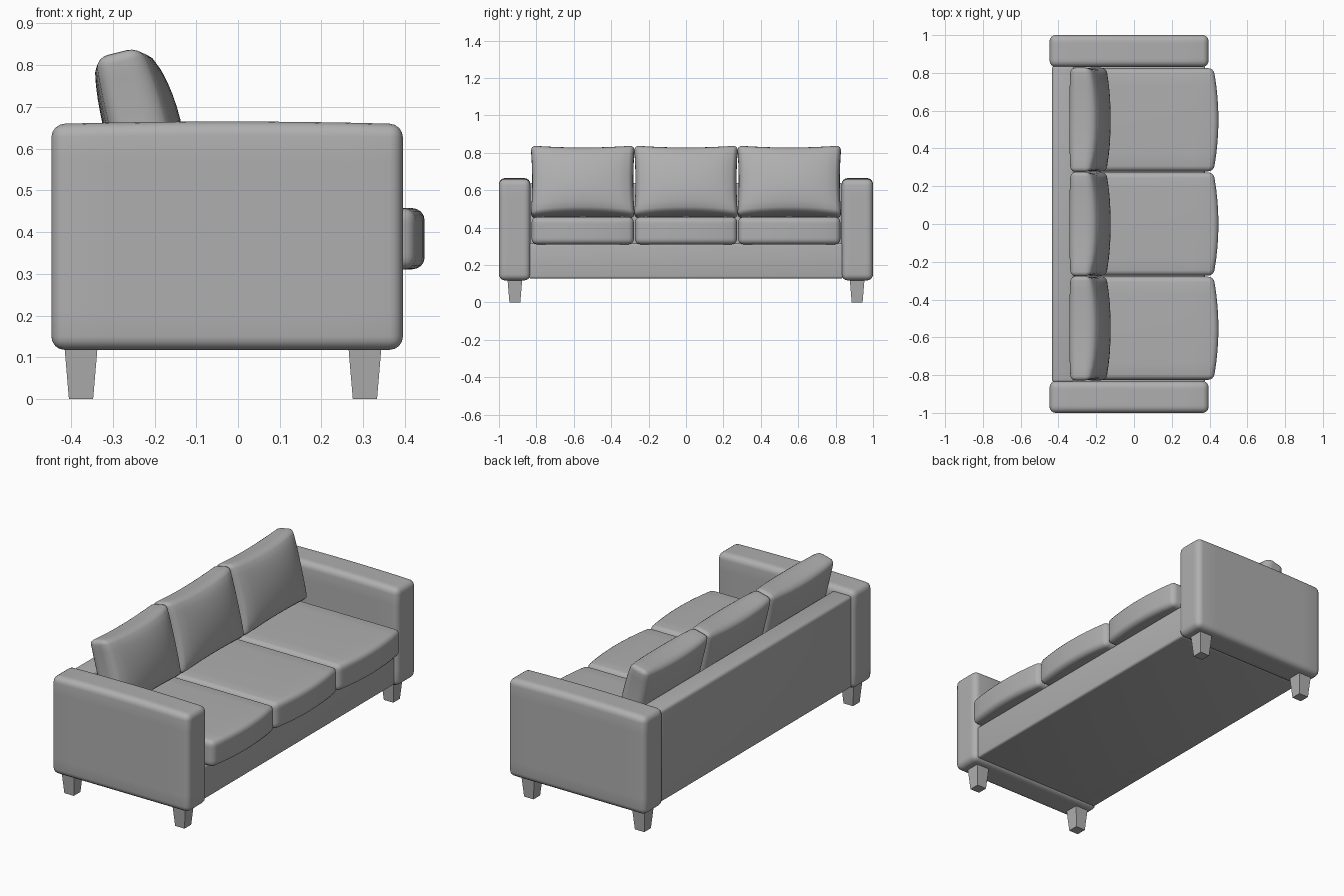
import bpy, bmesh, math
from mathutils import Vector, Matrix

if "Cube" in bpy.data.objects:
    bpy.data.objects.remove(bpy.data.objects["Cube"])

fabric = bpy.data.materials.new("grey_fabric")
fabric.diffuse_color = (0.43, 0.43, 0.43, 1)
fabric.use_nodes = True
fabric.node_tree.nodes["Principled BSDF"].inputs["Base Color"].default_value = fabric.diffuse_color


def finish(name, bm, smooth=True):
    bmesh.ops.recalc_face_normals(bm, faces=bm.faces)
    mesh = bpy.data.meshes.new(name)
    bm.to_mesh(mesh)
    bm.free()
    mesh.materials.append(fabric)
    obj = bpy.data.objects.new(name, mesh)
    bpy.context.collection.objects.link(obj)
    if smooth:
        bpy.ops.object.select_all(action='DESELECT')
        obj.select_set(True)
        bpy.context.view_layer.objects.active = obj
        bpy.ops.object.shade_smooth_by_angle(angle=math.radians(50))
    return obj


def soft_box(name, lo, hi, radius, shape=None, cuts=8, matrix=None):
    """Rounded box; shape(p, u) moves points, u runs -1..1 on each axis."""
    lo, hi = Vector(lo), Vector(hi)
    size, mid = hi - lo, (lo + hi) / 2
    bm = bmesh.new()
    bmesh.ops.create_cube(bm, size=1)
    for v in bm.verts:
        v.co = Vector(a * b for a, b in zip(v.co, size)) + mid
    bmesh.ops.bevel(bm, geom=bm.edges[:], offset=radius, segments=4,
                    profile=0.5, affect='EDGES')
    if shape:
        for axis in range(3):
            normal = Vector((axis == 0, axis == 1, axis == 2))
            start, span = lo[axis] + radius, size[axis] - 2 * radius
            for i in range(1, cuts):
                point = mid.copy()
                point[axis] = start + span * i / cuts
                bmesh.ops.bisect_plane(bm, geom=bm.verts[:] + bm.edges[:] + bm.faces[:],
                                       plane_co=point, plane_no=normal)
        for v in bm.verts:
            u = [2 * (v.co[i] - mid[i]) / size[i] for i in range(3)]
            v.co = shape(v.co.copy(), u)
    if matrix:
        bm.transform(matrix)
    return finish(name, bm)


def dome(t):
    return max(0.0, 1 - t * t)


def arm_shape(p, u):
    p.z += 0.006 * dome(u[0]) * max(0, u[2])
    return p


def seat_shape(p, u):
    # front edge bows out, top is slightly crowned
    if u[0] > 0:
        p.x += 0.026 * dome(u[1]) * u[0]
    p.z += 0.004 * dome(u[1]) * dome(u[0]) * max(0, u[2])
    return p


def pillow_shape(p, u):
    # fuller front than back, pinched corners with concave edges
    puff = math.sqrt(dome(u[1]) * dome(u[2]))
    p.x += puff * u[0] * (0.058 if u[0] > 0 else 0.026)
    p.y -= 0.008 * u[1] * dome(u[2])
    p.z -= 0.012 * u[2] * dome(u[1])
    return p


# frame: base and back panel
soft_box("base", (-0.43, -0.84, 0.128), (0.375, 0.84, 0.315), 0.012)
soft_box("back_panel", (-0.434, -0.84, 0.128), (-0.315, 0.84, 0.64), 0.018)

# arms
for side, label in ((-1, "left"), (1, "right")):
    y0, y1 = sorted((side * 0.832, side * 1.0))
    soft_box(label + "_arm", (-0.447, y0, 0.118), (0.395, y1, 0.659), 0.032, arm_shape)

# seat and back cushions
for i in range(3):
    y = (i - 1) * 0.552
    soft_box(f"seat_cushion_{i + 1}", (-0.32, y - 0.273, 0.311),
             (0.421, y + 0.273, 0.457), 0.028, seat_shape)
    lean = Matrix.Translation((-0.243, y, 0.644)) @ Matrix.Rotation(math.radians(-14), 4, 'Y')
    soft_box(f"back_cushion_{i + 1}", (-0.050, -0.278, -0.194),
             (0.050, 0.278, 0.194), 0.026, pillow_shape, 10, lean)

# tapered legs
for x, depth in ((-0.376, "back"), (0.304, "front")):
    for y, label in ((-0.915, "left"), (0.915, "right")):
        bm = bmesh.new()
        bmesh.ops.create_cube(bm, size=1)
        for v in bm.verts:
            top = v.co.z > 0
            w = 0.08 if top else 0.058
            v.co = (x + v.co.x * w, y + v.co.y * w, 0.13 if top else 0)
        finish(f"{depth}_{label}_leg", bm, smooth=False)
